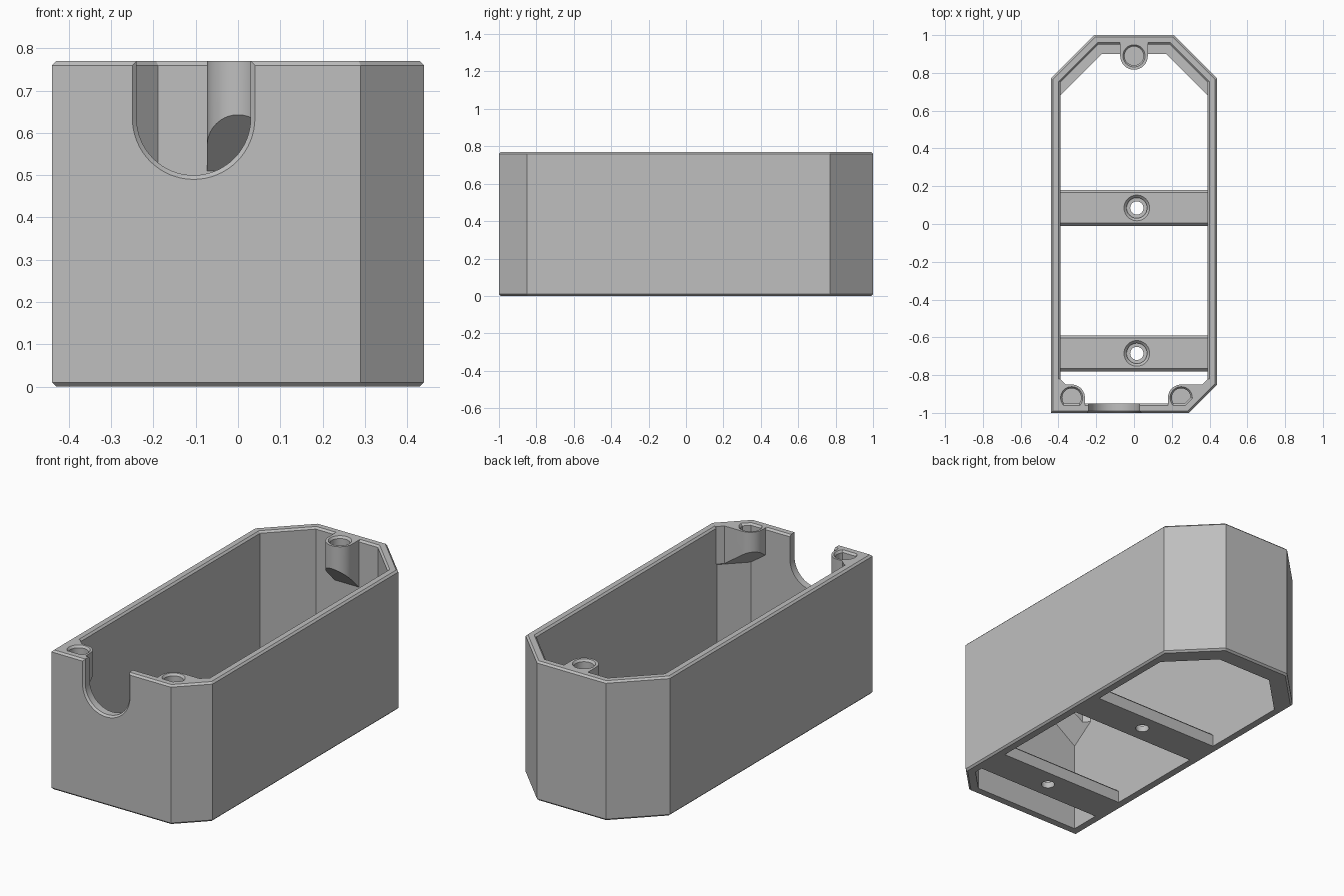
import bpy
import bmesh
from math import sin, cos, pi
from mathutils import Vector

cube = bpy.data.objects.get("Cube")
if cube:
    bpy.data.objects.remove(cube, do_unlink=True)

grey = bpy.data.materials.new("plain grey")
grey.use_nodes = True
COLOR = (0.52, 0.52, 0.52, 1)
grey.diffuse_color = COLOR
grey.node_tree.nodes["Principled BSDF"].inputs["Base Color"].default_value = COLOR

TOP, WALL, EDGE = 0.77, 0.05, 0.01


def loft(name, loops, closed=False):
    """Join equal-length point loops into a solid or a closed ring."""
    bm = bmesh.new()
    rings = [[bm.verts.new(p) for p in loop] for loop in loops]
    n = len(rings[0])
    pairs = list(zip(rings, rings[1:]))
    if closed:
        pairs.append((rings[-1], rings[0]))
    else:
        bm.faces.new(rings[0])
        bm.faces.new(rings[-1])
    for a, b in pairs:
        for i in range(n):
            j = (i + 1) % n
            bm.faces.new((a[i], a[j], b[j], b[i]))
    bmesh.ops.recalc_face_normals(bm, faces=bm.faces)
    mesh = bpy.data.meshes.new(name)
    bm.to_mesh(mesh)
    bm.free()
    mesh.materials.append(grey)
    ob = bpy.data.objects.new(name, mesh)
    bpy.context.collection.objects.link(ob)
    return ob


def inset(poly, d):
    """Move every edge of a counter-clockwise outline inward by d."""
    out = []
    for i, p in enumerate(poly):
        a, b, c = Vector(poly[i - 1]), Vector(p), Vector(poly[(i + 1) % len(poly)])
        u, v = (b - a).normalized(), (c - b).normalized()
        n1, n2 = Vector((-u.y, u.x)), Vector((-v.y, v.x))
        out.append(b + (n1 + n2) * d / (1 + n1.dot(n2)))
    return out


def flat(poly, z):
    return [(p[0], p[1], z) for p in poly]


def arc(cx, cy, r, start, end, steps=16):
    angles = [start + (end - start) * i / steps for i in range(steps + 1)]
    return [(cx + r * cos(a), cy + r * sin(a)) for a in angles]


def cut(ob, cutter):
    mod = ob.modifiers.new("cut", 'BOOLEAN')
    mod.operation, mod.solver, mod.object = 'DIFFERENCE', 'EXACT', cutter
    bpy.context.view_layer.objects.active = ob
    bpy.ops.object.modifier_apply(modifier=mod.name)
    bpy.data.objects.remove(cutter, do_unlink=True)


def drill(ob, x, y, steps):
    """Cut a round stepped hole from (height, radius) pairs."""
    cut(ob, loft("drill", [flat(arc(x, y, r, 0, 2 * pi, 40)[:-1], z) for z, r in steps]))


# Shell: open tube with chamfered corners and bevelled rims
outline = [(-0.44, -1), (0.29, -1), (0.44, -0.85), (0.44, 0.77),
           (0.21, 1), (-0.21, 1), (-0.44, 0.77)]
section = [(EDGE, 0), (0, EDGE), (0, TOP - EDGE), (EDGE, TOP),
           (WALL - EDGE, TOP), (WALL, TOP - EDGE), (WALL, 0)]
shell = loft("shell", [flat(inset(outline, d), z) for d, z in section], closed=True)


# Cable notch in the front wall, flared at its outer edge
def notch_loop(y, r):
    cx, cz = -0.105, 0.635
    pts = arc(cx, cz, r, pi, 2 * pi, 32) + [(cx + r, 1), (cx - r, 1)]
    return [(x, y, z) for x, z in pts]


cut(shell, loft("notch_cutter", [notch_loop(-1.01, 0.155), notch_loop(-0.99, 0.135),
                                 notch_loop(-0.93, 0.135)]))

# Bottom ledge along the back wall and its two chamfers
half = [(0.39, 0.68), (0.39, 0.75), (0.19, 0.95)]
ledge = half + [(-x, y) for x, y in reversed(half)] + [(-0.17, 0.90), (0.17, 0.90)]
parts = [shell, loft("back_ledge", [flat(ledge, 0), flat(ledge, 0.08)])]

# Cross bars with countersunk screw holes
for name, y in (("middle_bar", 0.085), ("front_bar", -0.685)):
    w, h, c = 0.095, 0.08, 0.014
    prof = [(y - w, 0), (y + w, 0), (y + w, h - c), (y + w - c, h),
            (y - w + c, h), (y - w, h - c)]
    bar = loft(name, [[(x, a, b) for a, b in prof] for x in (-0.39, 0.39)])
    drill(bar, 0.015, y, [(-0.01, 0.035), (0.035, 0.035), (0.036, 0.054),
                          (0.066, 0.054), (0.09, 0.078)])
    parts.append(bar)


# Screw bosses: flat top, sloping underside running down into the walls
def boss(name, x, y, foot, under):
    ob = loft(name, [[(p, q, under(p, q)) for p, q in foot], flat(foot, TOP)])
    drill(ob, x, y, [(0.67, 0.05), (0.758, 0.05), (0.78, 0.066)])
    parts.append(ob)


boss("back_boss", 0, 0.89,
     arc(0, 0.89, 0.073, pi, 2 * pi, 28) + [(0.073, 0.975), (-0.073, 0.975)],
     lambda x, y: 0.645 + 0.815 - y)

boss("front_right_boss", -0.33, -0.92,
     arc(-0.33, -0.92, 0.07, 0, pi / 2) +
     [(-0.36, -0.85), (-0.39, -0.82), (-0.41, -0.82), (-0.41, -0.97), (-0.26, -0.97)],
     lambda x, y: 0.50 + 0.7 * (x + 0.39 + y + 0.95))

boss("front_left_boss", 0.25, -0.92,
     [(0.18, -0.97), (0.29, -0.97), (0.40, -0.86), (0.40, -0.82), (0.39, -0.82),
      (0.36, -0.85)] + arc(0.25, -0.92, 0.07, pi / 2, pi),
     lambda x, y: 0.50 + 0.7 * (0.35 - x + y + 0.95))

# Smooth the round holes while keeping hard edges
bpy.ops.object.select_all(action='DESELECT')
for ob in parts:
    ob.select_set(True)
bpy.context.view_layer.objects.active = shell
bpy.ops.object.shade_smooth_by_angle(angle=pi / 7)
